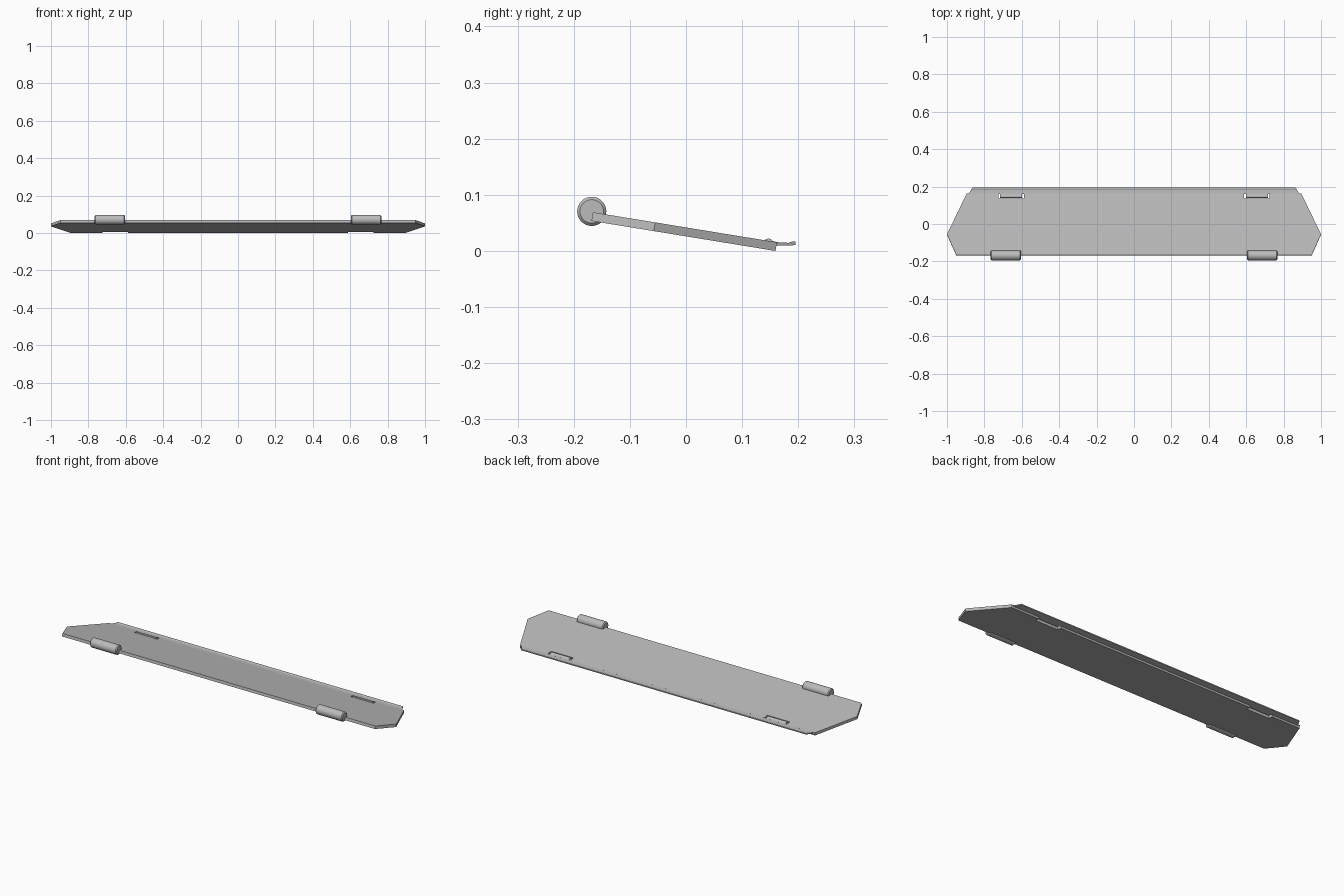
import bpy, bmesh, math
from mathutils import Matrix

cube = bpy.data.objects.get("Cube")
if cube:
    bpy.data.objects.remove(cube, do_unlink=True)

grey = bpy.data.materials.new("light grey")
grey.use_nodes = True
grey.diffuse_color = (0.5, 0.5, 0.5, 1)
grey.node_tree.nodes["Principled BSDF"].inputs["Base Color"].default_value = (0.5, 0.5, 0.5, 1)


def finish(name, bm):
    bmesh.ops.recalc_face_normals(bm, faces=bm.faces)
    mesh = bpy.data.meshes.new(name)
    bm.to_mesh(mesh)
    bm.free()
    mesh.materials.append(grey)
    obj = bpy.data.objects.new(name, mesh)
    bpy.context.collection.objects.link(obj)
    return obj


def slab(name, half, top, bottom, lean=0.0):
    """Mirror half an outline in x and extrude it between two height rules."""
    outline = half + [(-x, y) for x, y in reversed(half)]
    bm = bmesh.new()
    upper = [bm.verts.new((x, y, top(y))) for x, y in outline]
    lower = [bm.verts.new((x, y - lean, bottom(y))) for x, y in outline]
    bm.faces.new(upper)
    bm.faces.new(lower[::-1])
    n = len(outline)
    for i in range(n):
        j = (i + 1) % n
        bm.faces.new((upper[i], lower[i], lower[j], upper[j]))
    return finish(name, bm)


def plate_top(y):
    return 0.0158 - 0.163 * (y - 0.16)


# Tilted main plate with pointed ends and two hinge notches in the rear edge
slab("main_plate",
     [(0.95, -0.166), (1.0, -0.055), (0.895, 0.162), (0.725, 0.162),
      (0.725, 0.135), (0.588, 0.135), (0.588, 0.162)],
     plate_top, lambda y: plate_top(y) - 0.0155, lean=0.0025)

# Thin rear flap with a slightly raised trailing lip
flap = [(0.160, 0.0095), (0.160, 0.0155), (0.182, 0.0145), (0.188, 0.0165),
        (0.195, 0.0165), (0.195, 0.0105), (0.184, 0.0095)]
bm = bmesh.new()
ends = [[bm.verts.new((s * (0.885 - 0.6 * (y - 0.16)), y, z)) for y, z in flap]
        for s in (1, -1)]
for ring in ends:
    bm.faces.new(ring)
for i in range(len(flap)):
    j = (i + 1) % len(flap)
    bm.faces.new((ends[0][i], ends[0][j], ends[1][j], ends[1][i]))
finish("rear_flap", bm)

# Hinge tabs of the flap, with a rounded front edge, set in the notches
tab = [(0.164, 0.010), (0.164, 0.0155), (0.156, 0.017), (0.151, 0.021),
       (0.147, 0.0222), (0.142, 0.021), (0.139, 0.0165), (0.142, 0.012),
       (0.147, 0.0105)]
for side, s in (("left", 1), ("right", -1)):
    bm = bmesh.new()
    face = bm.faces.new([bm.verts.new((s * 0.598, y, z)) for y, z in tab])
    ext = bmesh.ops.extrude_face_region(bm, geom=[face], use_keep_orig=True)
    verts = [v for v in ext["geom"] if isinstance(v, bmesh.types.BMVert)]
    bmesh.ops.translate(bm, verts=verts, vec=(s * 0.118, 0, 0))
    finish(side + "_hinge_tab", bm)

    # Front roller with bevelled rims
    bm = bmesh.new()
    bmesh.ops.create_cone(bm, cap_ends=True, segments=32, radius1=0.026,
                          radius2=0.026, depth=0.162,
                          matrix=Matrix.Translation((s * 0.685, -0.168, 0.0705))
                          @ Matrix.Rotation(math.pi / 2, 4, "Y"))
    rims = [e for e in bm.edges if abs(e.verts[0].co.x - e.verts[1].co.x) < 1e-5]
    bmesh.ops.bevel(bm, geom=rims, offset=0.005, segments=1, affect="EDGES")
    roller = finish(side + "_front_roller", bm)
    bpy.ops.object.select_all(action="DESELECT")
    roller.select_set(True)
    bpy.context.view_layer.objects.active = roller
    bpy.ops.object.shade_smooth_by_angle(angle=math.radians(30))
